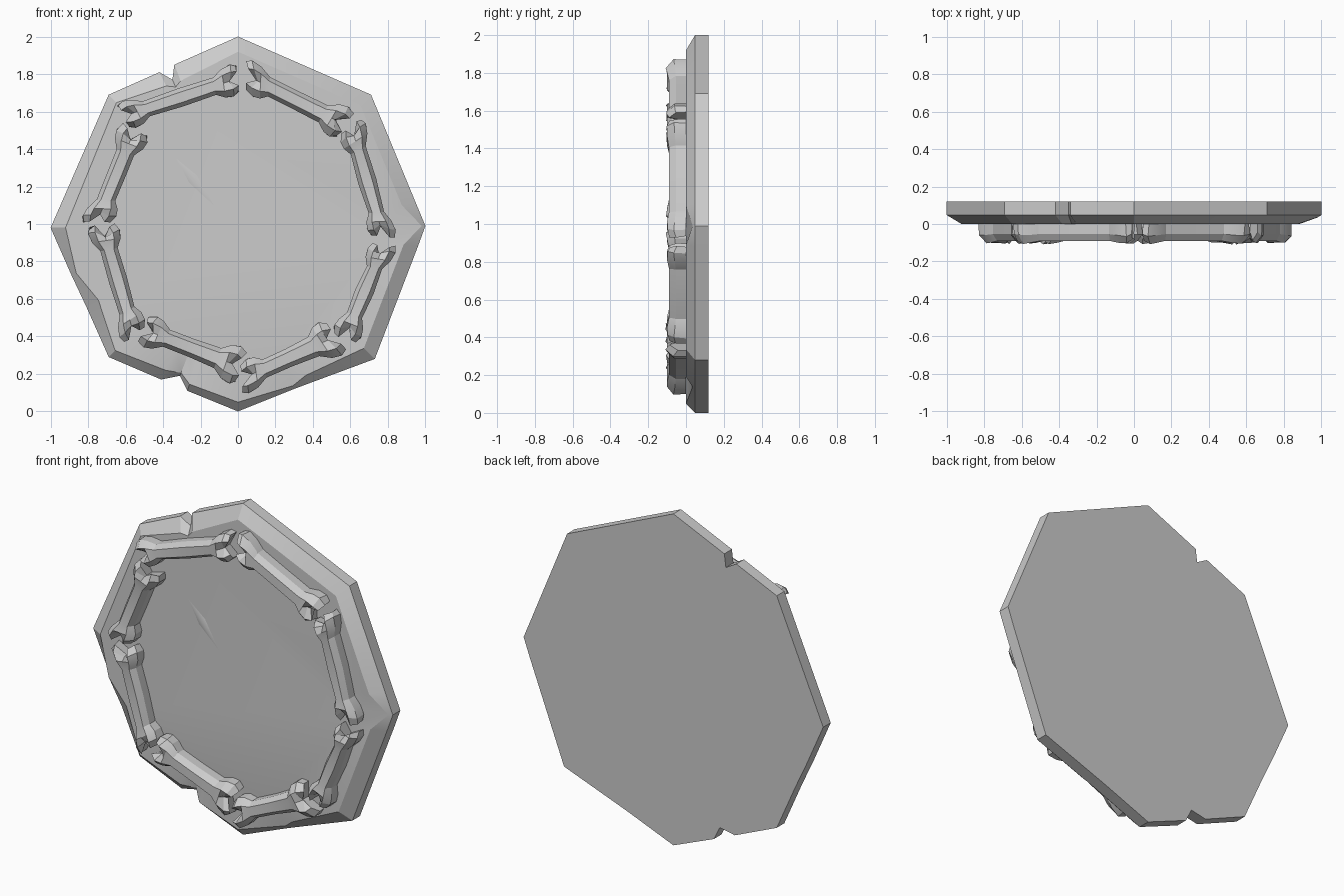
import bpy
import math
import random
from mathutils import Vector

random.seed(4)
cube = bpy.data.objects.get("Cube")
if cube:
    bpy.data.objects.remove(cube)

stone = bpy.data.materials.new("pale grey stone")
stone.use_nodes = True
grey = (0.6, 0.6, 0.6, 1)
stone.diffuse_color = grey
stone.node_tree.nodes["Principled BSDF"].inputs["Base Color"].default_value = grey


def make(name, verts, faces, angle):
    mesh = bpy.data.meshes.new(name)
    mesh.from_pydata(verts, [], faces)
    obj = bpy.data.objects.new(name, mesh)
    bpy.context.collection.objects.link(obj)
    mesh.materials.append(stone)
    bpy.ops.object.select_all(action='DESELECT')
    obj.select_set(True)
    bpy.context.view_layer.objects.active = obj
    bpy.ops.object.mode_set(mode='EDIT')
    bpy.ops.mesh.select_all(action='SELECT')
    bpy.ops.mesh.normals_make_consistent(inside=False)
    bpy.ops.object.mode_set(mode='OBJECT')
    bpy.ops.object.shade_smooth_by_angle(angle=math.radians(angle))
    return obj


def bridge(a, b, n):
    return [(a + i, a + (i + 1) % n, b + (i + 1) % n, b + i) for i in range(n)]


# Octagonal slab: outline x, z and the scale of its bevelled front edge
outline = [
    (0, 2, .92), (.71, 1.69, .92), (.95, 1.11, .92), (1, .99, .98),
    (.96, .88, .92), (.73, .28, .92), (.38, .15, .95), (.3, .12, .98),
    (0, 0, .95), (-.27, .11, .96), (-.31, .19, .98), (-.41, .17, .94),
    (-.69, .29, .95), (-.81, .56, .92), (-.89, .73, .97), (-1, .98, .92),
    (-.69, 1.69, .94), (-.42, 1.81, .91), (-.35, 1.77, .95),
    (-.34, 1.85, .9)]
n = len(outline)
mid_z = .99


def ring(y, scale):
    return [(x * scale(k), y(k), mid_z + (z - mid_z) * scale(k))
            for x, z, k in outline]


verts = ring(lambda k: .12, lambda k: 1)
verts += ring(lambda k: .048, lambda k: 1)
verts += ring(lambda k: .035 if k == .98 else 0, lambda k: k)
verts += ring(lambda k: 0, lambda k: .8)
faces = [tuple(range(n)), tuple(range(3 * n, 4 * n))]
for r in range(3):
    faces += bridge(r * n, (r + 1) * n, n)
make("octagonal_slab", verts, faces, 25)

# Shallow chip on the slab face
chip = [(-.33, 0, 1.35), (-.22, 0, 1.26), (-.13, 0, 1.1), (-.26, 0, 1.22),
        (-.235, -.008, 1.235)]
make("surface_chip", chip, [(i, (i + 1) % 4, 4) for i in range(4)], 60)

# Knuckle to shaft sections: distance from the end, half width, height
half_bone = [(-.035, .8, .085), (0, 1.0, .105), (.045, .9, .1),
             (.095, .55, .09)]


def bone(name, outer_a, inner_a, outer_b, inner_b):
    """Loft a faceted bone between two pairs of knuckle centres."""
    oa, ia, ob, ib = [Vector((p[0], 0, p[1]))
                      for p in (outer_a, inner_a, outer_b, inner_b)]
    start, end = (oa + ia) / 2, (ob + ib) / 2
    length = (end - start).length
    along = (end - start) / length
    widths = [(o - i).length / 2 + .04 for o, i in ((oa, ia), (ob, ib))]
    sections = [(s, w * widths[0], h, 1) for s, w, h in half_bone]
    sections.append((length / 2, .05, .09, 0))
    sections += [(length - s, w * widths[1], h, -1)
                 for s, w, h in reversed(half_bone)]
    verts, faces = [], []
    for k, (s, w, h, side) in enumerate(sections):
        f = min(max(s / length, 0), 1)
        across = ((oa - ia).normalized() * (1 - f)
                  + (ob - ib).normalized() * f).normalized()
        knuckle = k in (0, 1, len(sections) - 2, len(sections) - 1)
        tip = k in (0, len(sections) - 1)
        dip = .055 if tip else .02 if knuckle else 0
        drop = .035 if knuckle else 0
        profile = [(-1, 0), (-1, .6), (-.55, 1), (0, 1), (.55, 1),
                   (1, .6), (1, 0), (0, 0)]
        for t, y in profile:
            shift = side * dip if t == 0 else 0
            height = h * y - (drop if t == 0 and y else 0)
            if knuckle and y:
                height += random.uniform(-.008, .005)
                shift += random.uniform(-.01, .01)
            p = start + along * (s + shift) + across * (t * w)
            verts.append((p.x, -height, p.z))
    m = 8
    for k in range(len(sections) - 1):
        faces += bridge(k * m, (k + 1) * m, m)
    last = (len(sections) - 1) * m
    for b in (0, last):
        faces += [(b, b + 1, b + 2, b + 3, b + 7),
                  (b + 7, b + 3, b + 4, b + 5, b + 6)]
    make(name, verts, faces, 20)


# Ring of bones, running clockwise from the top
bone("bone_top_left_side", (.08, 1.83), (.08, 1.72), (.57, 1.59), (.51, 1.5))
bone("bone_upper_left", (.65, 1.51), (.58, 1.46), (.8, .97), (.73, .97))
bone("bone_lower_left", (.8, .85), (.73, .86), (.62, .41), (.55, .44))
bone("bone_bottom_left", (.53, .33), (.45, .44), (.06, .14), (.05, .24))
bone("bone_bottom_right", (-.04, .19), (0, .31), (-.49, .38), (-.45, .47))
bone("bone_lower_right", (-.6, .42), (-.53, .47), (-.76, .95), (-.67, .96))
bone("bone_upper_right", (-.79, 1.04), (-.69, 1.04), (-.61, 1.49), (-.52, 1.45))
bone("bone_top_right_side", (-.6, 1.62), (-.56, 1.55), (-.04, 1.81), (-.03, 1.72))
